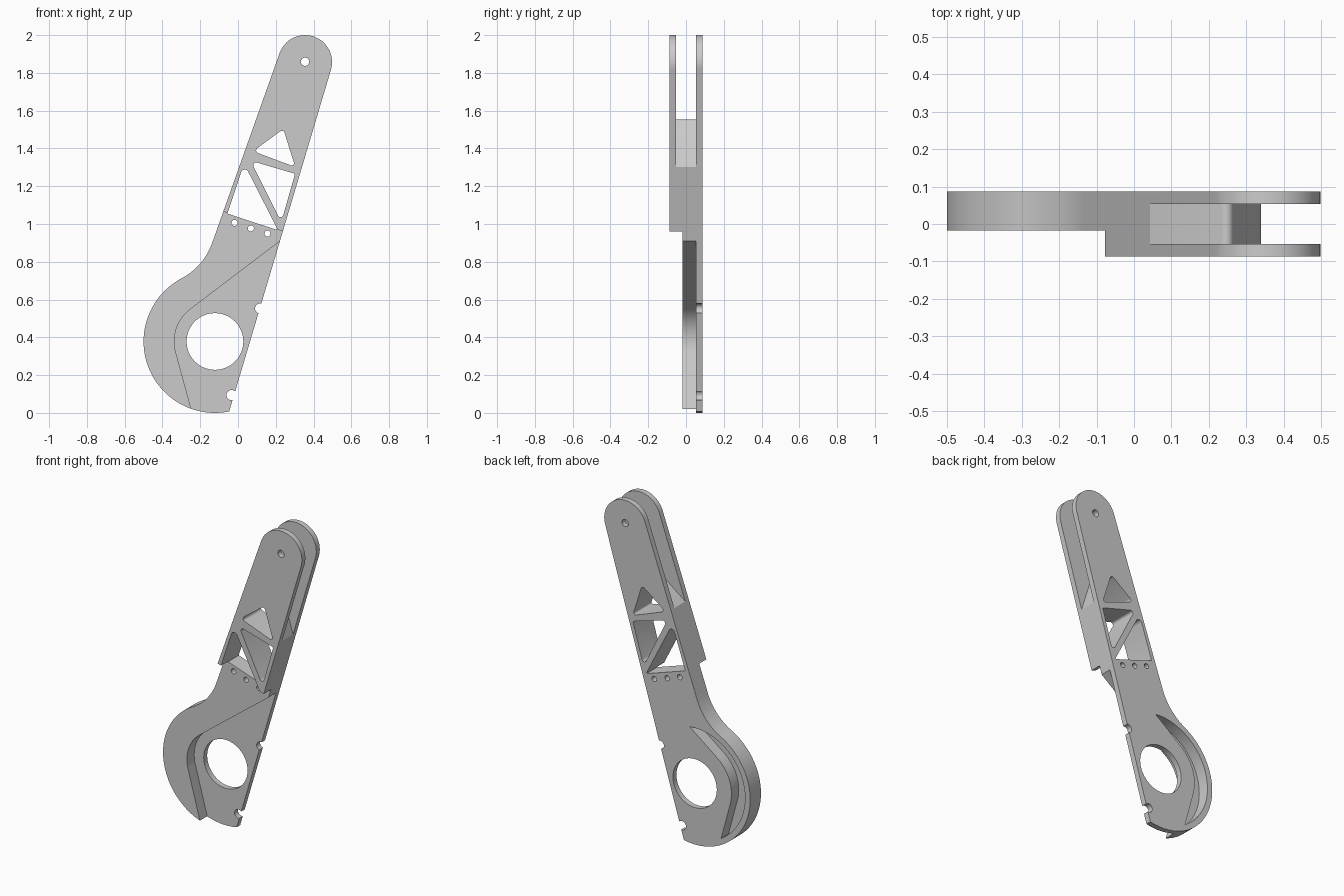
import bpy, bmesh
from math import radians, degrees, acos, cos, sin, atan2, tan, pi
from mathutils import Vector

if "Cube" in bpy.data.objects:
    bpy.data.objects.remove(bpy.data.objects["Cube"])

HUB = Vector((-0.122, 0.378))     # centre of the big round end (x, z)
TIP = Vector((0.355, 1.857))      # centre of the fork end
BACK, FRONT = 0.0875, -0.0875
LOW_FRONT, PLATE = -0.018, 0.0535


def arc(c, r, a0, a1, n=24):
    """Points on an arc, angles in degrees."""
    return [Vector((c[0] + r * cos(radians(a0 + (a1 - a0) * i / n)),
                    c[1] + r * sin(radians(a0 + (a1 - a0) * i / n)))) for i in range(n + 1)]


def circle(c, r, n=32):
    return arc(c, r, 0, 360, n)[:-1]


def rounded(corners, n=6):
    """Polygon with filleted corners, each given as (x, z, radius)."""
    out = []
    for i, (x, z, r) in enumerate(corners):
        p = Vector((x, z))
        if r == 0:
            out.append(p)
            continue
        a = (Vector(corners[i - 1][:2]) - p).normalized()
        b = (Vector(corners[(i + 1) % len(corners)][:2]) - p).normalized()
        half = acos(a.dot(b)) / 2
        c = p + (a + b).normalized() * (r / sin(half))
        s, e = p + a * (r / tan(half)) - c, p + b * (r / tan(half)) - c
        a0, a1 = atan2(s.y, s.x), atan2(e.y, e.x)
        d = (a1 - a0 + pi) % (2 * pi) - pi
        out += arc(c, r, degrees(a0), degrees(a0 + d), n)
    return out


def prism(name, pts, y0, y1):
    """Extrude an (x, z) outline along y."""
    bm = bmesh.new()
    face = bm.faces.new([bm.verts.new((p[0], y0, p[1])) for p in pts])
    ext = bmesh.ops.extrude_face_region(bm, geom=[face])
    verts = [g for g in ext["geom"] if isinstance(g, bmesh.types.BMVert)]
    bmesh.ops.translate(bm, vec=(0, y1 - y0, 0), verts=verts)
    bmesh.ops.recalc_face_normals(bm, faces=bm.faces)
    me = bpy.data.meshes.new(name)
    bm.to_mesh(me)
    bm.free()
    ob = bpy.data.objects.new(name, me)
    bpy.context.collection.objects.link(ob)
    return ob


# Arm outline: fork end, straight left edge, concave fillet, round hub, straight right edge
left_n, right_n = 160.4, -16.6
fillet_c = Vector((-0.460, 1.015))
to_hub = HUB - fillet_c
hub_a = degrees(atan2(-to_hub.y, -to_hub.x))
outline = arc(TIP, 0.143, right_n, left_n, 40)
outline += arc(fillet_c, 0.343, left_n - 180, hub_a - 180, 20)
outline += arc(HUB, 0.378, hub_a, 281.5, 56)[1:]
arm = prism("lever_arm", outline, FRONT, BACK)

# Front step: the lower half is thinner
cuts = [prism("step_cut", [(-0.7, 1.272), (0.6, 0.841), (0.6, -0.3), (-0.7, -0.3)], -0.3, LOW_FRONT)]

# Front pocket around the hub, open to the right and below
A_UP, A_LOW = 127.2, 195.2


def along(a, r, t):
    """Point at distance t along the tangent of a hub circle."""
    a = radians(a)
    return HUB + Vector((r * cos(a) - t * sin(a), r * sin(a) + t * cos(a)))


pocket = [along(A_UP, 0.215, -0.9)] + arc(HUB, 0.215, A_UP, A_LOW) + [
    along(A_LOW, 0.215, 0.55), Vector((0.464, -0.2))]
cuts.append(prism("pocket_cut", pocket, -0.3, PLATE))

# Crescent groove in the back of the rim
spread = degrees(acos(0.25 / 0.343))
groove = arc(HUB, 0.343, A_UP - spread, A_LOW + spread, 40) + arc(HUB, 0.25, A_LOW, A_UP)
cuts.append(prism("groove_cut", groove, 0.016, 0.3))

# Fork slot with a peaked floor
slot = rounded([(-0.15, 1.258, 0), (0.2566, 1.567, 0.02), (0.42, 1.044, 0),
                (0.8, 1.044, 0), (0.8, 2.3, 0), (-0.15, 2.3, 0)])
cuts.append(prism("slot_cut", slot, -PLATE, PLATE))

# Truss windows
for tri in ([(0.08, 1.385, 0.015), (0.24, 1.503, 0.015), (0.303, 1.302, 0.012)],
            [(0.067, 1.335, 0.015), (0.302, 1.266, 0.008), (0.229, 1.01, 0.015)],
            [(0.032, 1.32, 0.02), (-0.056, 1.0555, 0.003), (0.212, 0.9665, 0.004)]):
    cuts.append(prism("window_cut", rounded(tri), -0.3, 0.3))

# Bores, pin holes and edge notches
for x, z, r in ((HUB.x, HUB.y, 0.15), (TIP.x, TIP.y + 0.002, 0.022),
                (-0.018, 1.006, 0.016), (0.068, 0.977, 0.016), (0.156, 0.949, 0.016),
                (0.116, 0.553, 0.026), (-0.034, 0.094, 0.027)):
    cuts.append(prism("hole_cut", circle((x, z), r, 64 if r > 0.1 else 24), -0.3, 0.3))

bpy.context.view_layer.objects.active = arm
arm.select_set(True)
for c in cuts:
    c.hide_render = True
    m = arm.modifiers.new("cut", "BOOLEAN")
    m.operation, m.solver, m.object = "DIFFERENCE", "EXACT", c
    bpy.ops.object.modifier_apply(modifier=m.name)
    bpy.data.objects.remove(c)

bpy.ops.object.shade_smooth_by_angle(angle=radians(25))
